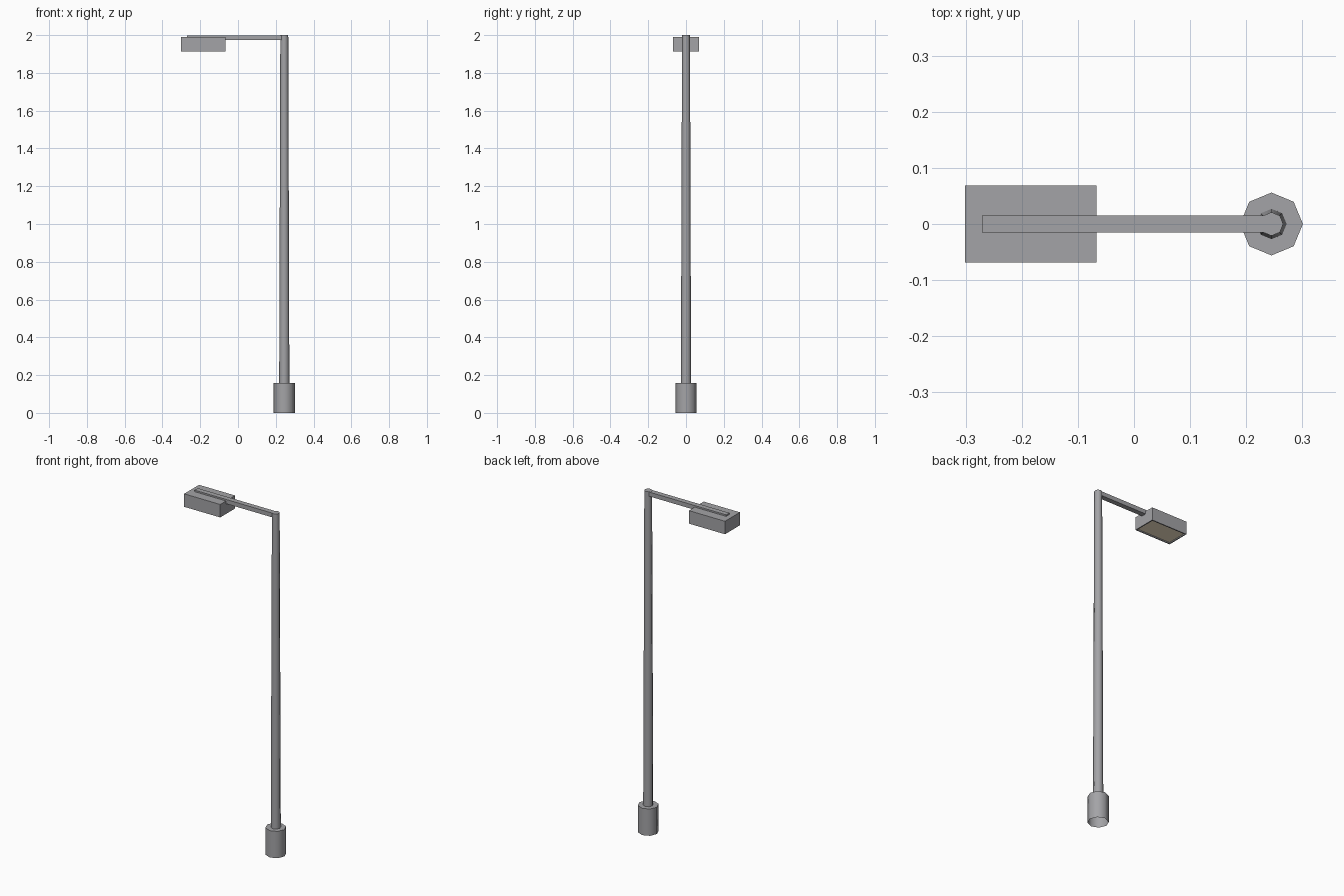
import bpy, bmesh
from mathutils import Matrix, Vector

if "Cube" in bpy.data.objects:
    bpy.data.objects.remove(bpy.data.objects["Cube"])

POLE_X = 0.245

metal = bpy.data.materials.new("dark_metal")
metal.diffuse_color = (0.37, 0.37, 0.385, 1)
metal.use_nodes = True
metal.node_tree.nodes["Principled BSDF"].inputs["Base Color"].default_value = metal.diffuse_color
glow = bpy.data.materials.new("light_panel")
glow.diffuse_color = (1.0, 0.86, 0.64, 1)
glow.use_nodes = True
glow.node_tree.nodes["Principled BSDF"].inputs["Base Color"].default_value = glow.diffuse_color


def add_object(name, bm, smooth=False):
    mesh = bpy.data.meshes.new(name)
    bm.to_mesh(mesh)
    bm.free()
    mesh.materials.append(metal)
    obj = bpy.data.objects.new(name, mesh)
    bpy.context.collection.objects.link(obj)
    if smooth:
        bpy.ops.object.select_all(action='DESELECT')
        obj.select_set(True)
        bpy.context.view_layer.objects.active = obj
        bpy.ops.object.shade_smooth_by_angle(angle=0.9)
    return obj


def tube(name, r_bottom, r_top, z0, z1):
    """Eight-sided post section, open underneath."""
    bm = bmesh.new()
    bmesh.ops.create_cone(bm, cap_ends=True, segments=8, radius1=r_bottom, radius2=r_top,
                          depth=z1 - z0, matrix=Matrix.Translation((POLE_X, 0, (z0 + z1) / 2)))
    bm.normal_update()
    bmesh.ops.delete(bm, geom=[f for f in bm.faces if f.normal.z < -0.9], context='FACES')
    return add_object(name, bm, True)


def box_bm(lo, hi):
    lo, hi = Vector(lo), Vector(hi)
    bm = bmesh.new()
    bmesh.ops.create_cube(bm, size=1, matrix=Matrix.Translation((lo + hi) / 2)
                          @ Matrix.Diagonal((*(hi - lo), 1)))
    bm.normal_update()
    return bm


# Base sleeve and tapered pole
tube("base_sleeve", 0.056, 0.056, 0, 0.157)
tube("pole", 0.027, 0.021, 0.155, 2.0)

# Horizontal arm
add_object("arm", box_bm((-0.271, -0.015, 1.974), (POLE_X, 0.015, 1.999)))

# Lamp housing with a recessed light panel underneath
bm = box_bm((-0.301, -0.069, 1.914), (-0.067, 0.069, 1.99))
panel = next(f for f in bm.faces if f.normal.z < -0.9)
bmesh.ops.inset_region(bm, faces=[panel], thickness=0.009)
bmesh.ops.inset_region(bm, faces=[panel], thickness=0.0005)
for v in panel.verts:
    v.co.z += 0.006
panel.material_index = 1
lamp = add_object("lamp_housing", bm)
lamp.data.materials.append(glow)
